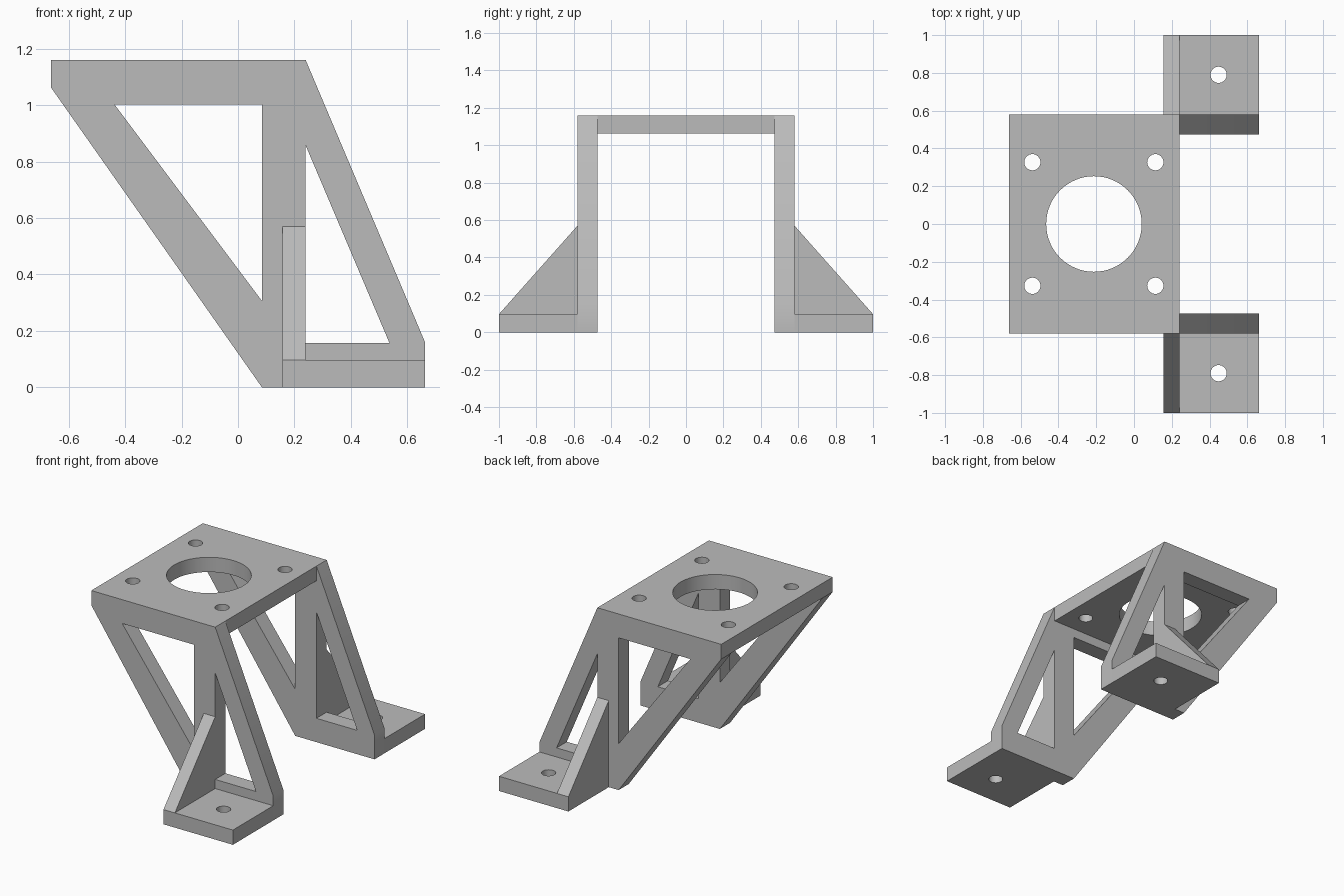
import bpy, bmesh, math
from mathutils import Matrix, Vector

default = bpy.data.objects.get("Cube")
if default:
    bpy.data.objects.remove(default, do_unlink=True)

grey = bpy.data.materials.new("matte grey")
grey.use_nodes = True
colour = (0.5, 0.5, 0.5, 1)
grey.diffuse_color = colour
grey.node_tree.nodes["Principled BSDF"].inputs["Base Color"].default_value = colour

# Overall dimensions
X_BACK, X_FRONT = -0.663, 0.663
Y_IN, Y_OUT, Y_END = 0.474, 0.58, 1.0
X_EDGE, X_RIB = 0.24, 0.157
TOP, PLATE_BOTTOM, FOOT_TOP = 1.16, 1.063, 0.097

# Profile plane directions: across, up, and extrusion normal
FLAT = ((1, 0, 0), (0, 1, 0), (0, 0, 1))
SIDE = ((1, 0, 0), (0, 0, 1), (0, -1, 0))
CROSS = ((0, 1, 0), (0, 0, 1), (1, 0, 0))


def circle(cx, cy, r, n=48):
    return [(cx + r * math.cos(2 * math.pi * i / n),
             cy + r * math.sin(2 * math.pi * i / n)) for i in range(n)]


def rect(x0, x1, y0, y1):
    return [(x0, y0), (x1, y0), (x1, y1), (x0, y1)]


def slab(name, outlines, axes, low, high):
    """Extrude an outline with holes between two positions along an axis."""
    curve = bpy.data.curves.new(name + "_profile", "CURVE")
    curve.dimensions = "2D"
    curve.fill_mode = "BOTH"
    curve.extrude = (high - low) / 2
    for pts in outlines:
        spline = curve.splines.new("POLY")
        spline.points.add(len(pts) - 1)
        for p, (a, b) in zip(spline.points, pts):
            p.co = (a, b, 0, 1)
        spline.use_cyclic_u = True
    helper = bpy.data.objects.new(name + "_helper", curve)
    bpy.context.collection.objects.link(helper)
    graph = bpy.context.evaluated_depsgraph_get()
    mesh = bpy.data.meshes.new_from_object(helper.evaluated_get(graph))
    bpy.data.objects.remove(helper, do_unlink=True)
    bpy.data.curves.remove(curve)

    # Turn the profile into place and weld its caps to its walls
    turn = Matrix(axes).transposed().to_4x4()
    normal = Vector(axes[2])
    middle = Vector([abs(c) for c in normal]) * (low + high) / 2
    bm = bmesh.new()
    bm.from_mesh(mesh)
    bmesh.ops.transform(bm, matrix=Matrix.Translation(middle) @ turn, verts=bm.verts)
    bmesh.ops.remove_doubles(bm, verts=bm.verts, dist=0.0001)
    bmesh.ops.recalc_face_normals(bm, faces=bm.faces)
    bm.to_mesh(mesh)
    bm.free()
    mesh.name = name
    mesh.materials.clear()
    mesh.materials.append(grey)
    obj = bpy.data.objects.new(name, mesh)
    bpy.context.collection.objects.link(obj)
    bpy.ops.object.select_all(action="DESELECT")
    obj.select_set(True)
    bpy.context.view_layer.objects.active = obj
    bpy.ops.object.shade_smooth_by_angle(angle=math.radians(30))
    return obj


# Top plate with a central bore and four bolt holes
bolts = [circle(x, y, 0.043, 32) for x in (-0.538, 0.113) for y in (-0.327, 0.327)]
slab("top_plate",
     [rect(X_BACK, X_EDGE, -Y_IN, Y_IN), circle(-0.212, 0, 0.253, 64)] + bolts,
     FLAT, PLATE_BOTTOM, TOP)

# Side frame outline and its two triangular windows
frame = [(X_BACK, TOP), (X_EDGE, TOP), (X_FRONT, 0.16), (X_FRONT, 0),
         (0.085, 0), (X_BACK, PLATE_BOTTOM)]
large_window = [(-0.438, 1.003), (0.085, 1.003), (0.085, 0.306)]
small_window = [(X_EDGE, 0.857), (X_EDGE, 0.157), (0.537, 0.157)]

for side, s in (("right", -1), ("left", 1)):
    inner, outer = sorted((s * Y_IN, s * Y_OUT))
    slab(side + "_frame", [frame, large_window, small_window], SIDE, inner, outer)

    # Mounting foot with a bolt hole
    near, far = sorted((s * Y_OUT, s * Y_END))
    slab(side + "_foot",
         [rect(X_RIB, X_FRONT, near, far), circle(0.448, s * 0.79, 0.043, 32)],
         FLAT, 0, FOOT_TOP)

    # Triangular rib bracing the foot against the frame
    slab(side + "_rib",
         [[(s * Y_OUT, FOOT_TOP), (s * Y_END, FOOT_TOP), (s * Y_OUT, 0.57)]],
         CROSS, X_RIB, X_EDGE)
